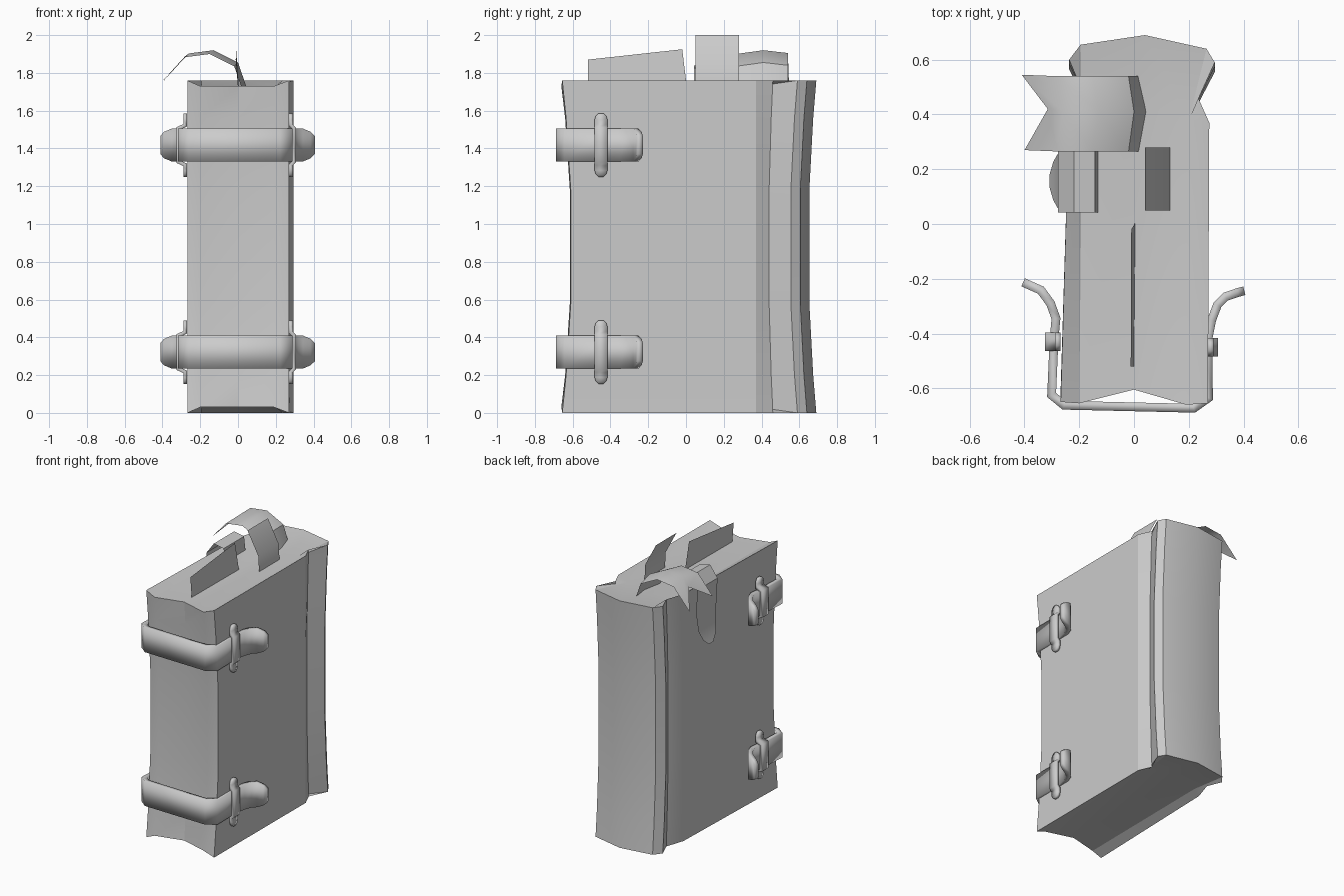
import bpy, bmesh
from math import radians

if "Cube" in bpy.data.objects:
    bpy.data.objects.remove(bpy.data.objects["Cube"])

H = 1.76


def add_mesh(name, verts, faces, angle=30, thick=0.0, fix=True):
    me = bpy.data.meshes.new(name)
    me.from_pydata(verts, [], faces)
    if fix:
        bm = bmesh.new()
        bm.from_mesh(me)
        bmesh.ops.recalc_face_normals(bm, faces=bm.faces)
        bm.to_mesh(me)
        bm.free()
    me.shade_smooth()
    me.set_sharp_from_angle(angle=radians(angle))
    ob = bpy.data.objects.new(name, me)
    bpy.context.collection.objects.link(ob)
    if thick:
        mod = ob.modifiers.new("thickness", 'SOLIDIFY')
        mod.thickness = thick
        mod.offset = 0
        mod.use_even_offset = True
    return ob


def sheet(name, rows, angle=30, thick=0.0):
    """Grid surface through rows of equal length."""
    n = len(rows[0])
    verts = [p for r in rows for p in r]
    faces = [(i * n + j, i * n + j + 1, (i + 1) * n + j + 1, (i + 1) * n + j)
             for i in range(len(rows) - 1) for j in range(n - 1)]
    return add_mesh(name, verts, faces, angle, thick)


# Book block: outline (x, y at ends, pull in y at mid height)
outline = [
    (.27, -.655, .045), (.275, .37, 0), (.235, .46, -.02), (.295, .59, -.035),
    (.265, .64, -.035), (.04, .69, -.037), (-.195, .655, -.035), (-.237, .6, -.035),
    (-.195, .5, -.02), (-.238, .37, 0), (-.268, -.65, .045),
    (-.2, -.655, .045), (0, -.605, .03), (.19, -.66, .045)]
levels = [(0, 0), (.2, .45), (.58, 1), (1.18, 1), (1.56, .45), (H, 0)]
n = len(outline)
verts, faces = [], []
for z, f in levels:
    for i, (x, y, pull) in enumerate(outline):
        inset = .03 if i >= 11 else 0      # pages sit inside the covers
        zz = z + inset if z == 0 else z - inset if z == H else z
        verts.append((x, y + pull * f, zz))
for k in range(len(levels) - 1):
    for i in range(n):
        j = (i + 1) % n
        faces.append((k * n + i, k * n + j, (k + 1) * n + j, (k + 1) * n + i))
# Dished page ends
for base, z in ((0, .03), ((len(levels) - 1) * n, H - .03)):
    c = len(verts)
    verts += [(-.19, .38, z), (0, .45, z), (.2, .38, z)]
    b = lambda *ids: faces.append(tuple(base + i if i < 100 else c + i - 100 for i in ids))
    b(10, 11, 100, 9)
    b(11, 12, 101, 100)
    b(12, 13, 102, 101)
    b(13, 0, 1, 102)
    b(102, 1, 2)
    b(102, 2, 3, 4)
    b(102, 4, 5, 101)
    b(101, 5, 6, 100)
    b(100, 6, 7, 8)
    b(100, 8, 9)
add_mesh("book", verts, faces, 25)

# Straps and buckles
strap_path = [  # x, y, half height
    (-.405, -.213, .048), (-.385, -.222, .07), (-.34, -.242, .087), (-.305, -.29, .087),
    (-.285, -.345, .087), (-.292, -.42, .087), (-.301, -.625, .087), (-.255, -.662, .087),
    (.218, -.673, .087), (.272, -.635, .087), (.27, -.42, .087), (.284, -.35, .087),
    (.305, -.295, .087), (.335, -.265, .087), (.38, -.25, .07), (.403, -.244, .048)]
for label, zc in (("lower", .322), ("upper", 1.418)):
    sheet(label + "_strap", [[(x, y, zc - h), (x, y, zc + h)] for x, y, h in strap_path],
          35, .032)
    for side, s, yc, xe, xm in (("right", 1, -.45, .28, .297), ("left", -1, -.43, .279, .316)):
        prof = [(-.168, .014, xe), (-.155, .027, xe), (-.135, .034, xe), (-.105, .034, xe),
                (-.088, .034, xm)]
        prof += [(-d, w, x) for d, w, x in reversed(prof)]
        sheet(f"{label}_{side}_buckle",
              [[(s * x, yc - w, zc + d), (s * x, yc + w, zc + d)] for d, w, x in prof],
              30, .02)

# Upright loose page at the front
sheet("loose_page", [[(0, -.52, 1.72), (-.012, -.52, 1.87)],
                     [(.005, .005, 1.72), (-.01, -.02, 1.925)]])

# Straight marker leaning to the left
sheet("tall_marker", [[(x, .05, z), (x, .28, z)]
                      for x, z in ((.132, 1.71), (.125, 1.84), (.04, 2.0))])

# Marker folded over the left cover, with a rounded tongue
fold = [(-.13, 1.71, .115), (-.143, 1.825, .115), (-.22, 1.84, .115), (-.278, 1.76, .115),
        (-.27, 1.58, .112), (-.278, 1.46, .1), (-.295, 1.39, .07), (-.308, 1.35, .025)]
sheet("folded_marker", [[(x, .157 - w, z), (x, .157 + w, z)] for x, z, w in fold])

# Large ribbon arching left to a notched tail
arch = [(.045, 1.71), (.0, 1.84), (-.13, 1.905), (-.26, 1.888)]
rows = [[(x - .02, .265, z - .005), (x, .41, z + .015), (x - .02, .54, z)] for x, z in arch]
rows.append([(-.4, .27, 1.75), (-.315, .42, 1.85), (-.41, .545, 1.745)])
sheet("ribbon", rows, 40)
